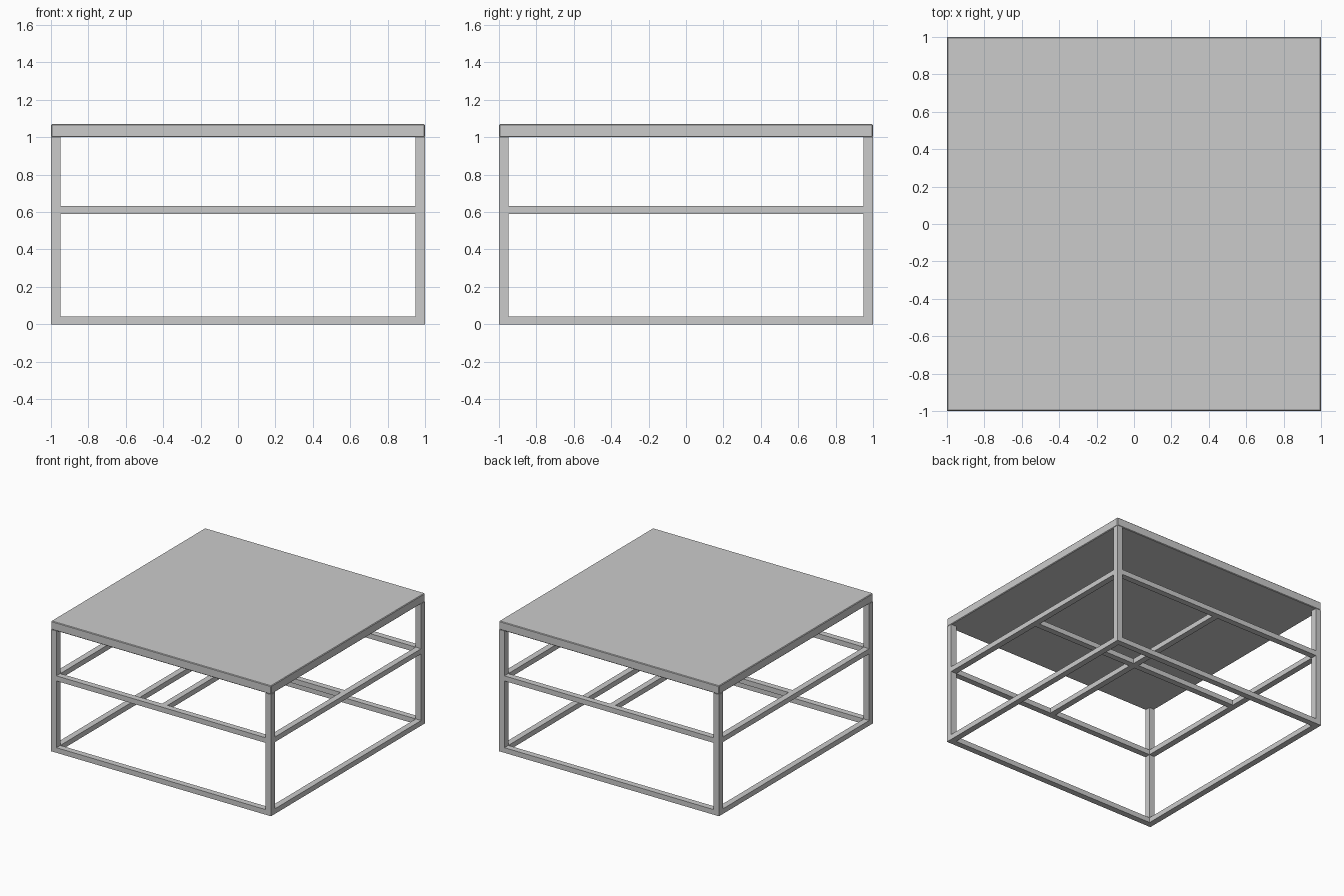
import bpy

if "Cube" in bpy.data.objects:
    bpy.data.objects.remove(bpy.data.objects["Cube"])

LEG = 0.05      # square leg width
BAR_H = 0.042   # height of horizontal bars
TOP_Z = 1.0     # underside of the table top


def box(name, lo, hi, bevel=0.0):
    bpy.ops.mesh.primitive_cube_add(size=1, location=[(a + b) / 2 for a, b in zip(lo, hi)])
    ob = bpy.context.object
    ob.name = name
    ob.scale = [b - a for a, b in zip(lo, hi)]
    bpy.ops.object.transform_apply(location=False, rotation=False, scale=True)
    if bevel:
        mod = ob.modifiers.new("edge_bevel", 'BEVEL')
        mod.width = bevel
        mod.segments = 1
    return ob


inner = 1 - LEG

# Table top with a slim chamfer
box("table_top", (-1, -1, TOP_Z), (1, 1, 1.07), bevel=0.005)

# Four corner legs
for side, x in (("left", -1), ("right", inner)):
    for end, y in (("front", -1), ("back", inner)):
        box(f"{end}_{side}_leg", (x, y, 0), (x + LEG, y + LEG, TOP_Z))

# Floor ring and middle ring of bars between the legs
for level, z in (("floor", 0.0), ("middle", 0.59)):
    for end, p in (("front", -1), ("back", inner)):
        box(f"{level}_{end}_bar", (-inner, p, z), (inner, p + LEG, z + BAR_H))
    for side, p in (("left", -1), ("right", inner)):
        box(f"{level}_{side}_bar", (p, -inner, z), (p + LEG, inner, z + BAR_H))

# Cross braces joining the middle ring
h = LEG / 2
z0, z1 = 0.59, 0.59 + BAR_H
box("cross_brace_long", (-inner, -h, z0), (inner, h, z1))
box("cross_brace_front", (-h, -inner, z0), (h, -h, z1))
box("cross_brace_back", (-h, h, z0), (h, inner, z1))
